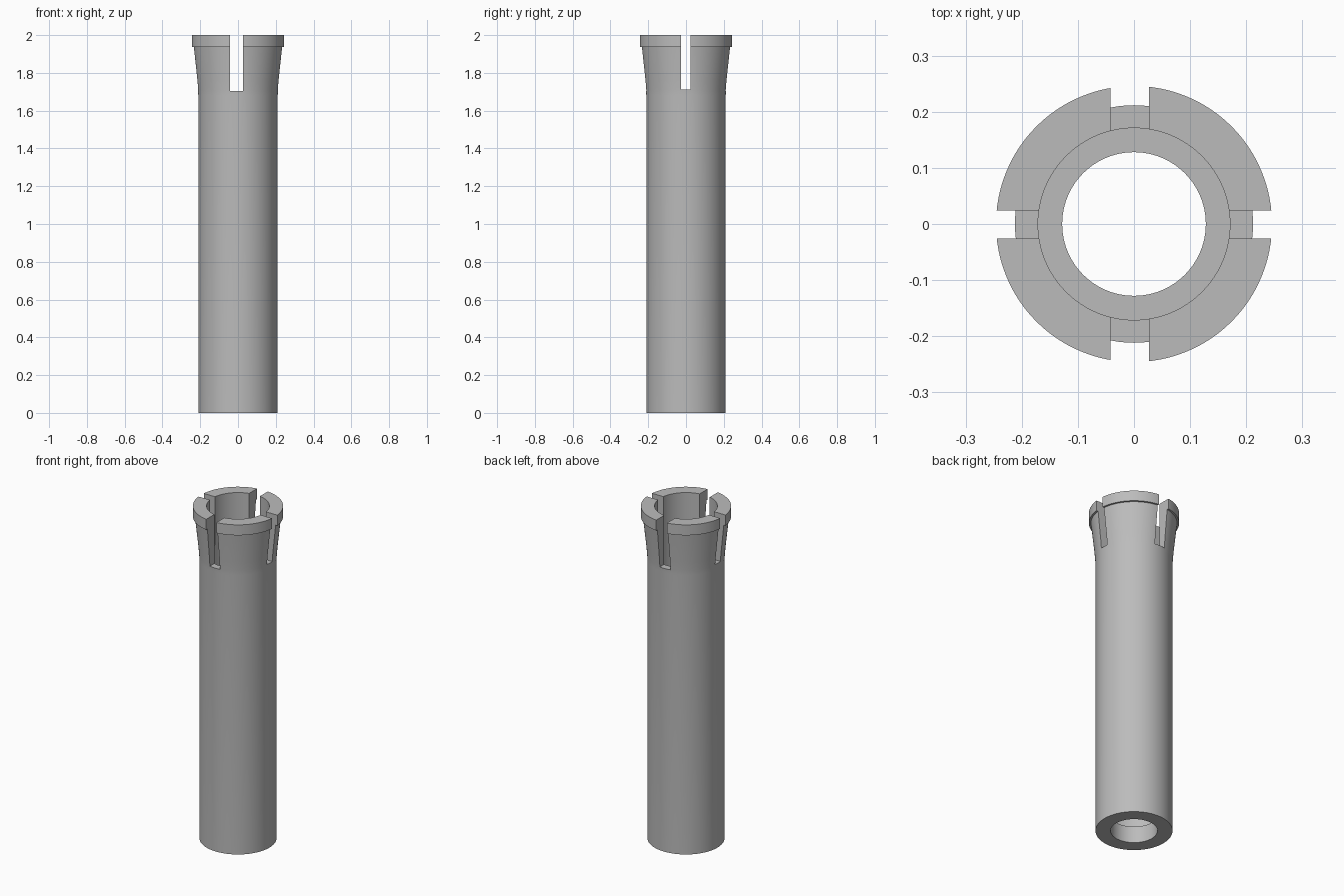
import bpy, bmesh, math
from mathutils import Matrix, Vector

default = bpy.data.objects.get("Cube")
if default:
    bpy.data.objects.remove(default, do_unlink=True)

# Single plain grey finish
grey = bpy.data.materials.new("plain_grey")
grey.use_nodes = True
colour = (0.5, 0.5, 0.5, 1)
grey.diffuse_color = colour
grey.node_tree.nodes["Principled BSDF"].inputs["Base Color"].default_value = colour


def make_object(name, bm):
    bmesh.ops.recalc_face_normals(bm, faces=bm.faces)
    mesh = bpy.data.meshes.new(name)
    bm.to_mesh(mesh)
    bm.free()
    mesh.materials.append(grey)
    obj = bpy.data.objects.new(name, mesh)
    bpy.context.collection.objects.link(obj)
    return obj


def lathe(name, profile, steps):
    bm = bmesh.new()
    verts = [bm.verts.new((r, 0, z)) for r, z in profile]
    edges = [bm.edges.new((a, b)) for a, b in zip(verts, verts[1:] + verts[:1])]
    bmesh.ops.spin(bm, geom=verts + edges, cent=(0, 0, 0), axis=(0, 0, 1),
                   angle=math.tau, steps=steps, use_merge=True)
    bmesh.ops.remove_doubles(bm, verts=bm.verts, dist=0.0001)
    return make_object(name, bm)


def box_cutter(name, low, high):
    low, high = Vector(low), Vector(high)
    bm = bmesh.new()
    bmesh.ops.create_cube(bm, size=1, matrix=Matrix.Translation((low + high) / 2)
                          @ Matrix.Diagonal(high - low).to_4x4())
    obj = make_object(name, bm)
    obj.hide_render = True
    return obj


# Tube: narrow bottom bore, wide upper bore, flared neck and stepped rim
profile = [(0.128, 0), (0.21, 0), (0.21, 1.68), (0.212, 1.71), (0.216, 1.76),
           (0.235, 1.937), (0.246, 1.937), (0.246, 2), (0.171, 2),
           (0.171, 0.1), (0.128, 0.1)]
sleeve = lathe("slotted_sleeve", profile, 96)

# Two crossing slots split the flared end into four fingers
cutters = [box_cutter("front_back_slot_cutter", (-0.042, -0.4, 1.705), (0.027, 0.4, 2.2)),
           box_cutter("side_slot_cutter", (-0.4, -0.026, 1.712), (0.4, 0.024, 2.2))]
bpy.context.view_layer.objects.active = sleeve
for cutter in cutters:
    cut = sleeve.modifiers.new(cutter.name, "BOOLEAN")
    cut.operation = "DIFFERENCE"
    cut.solver = "EXACT"
    cut.object = cutter
    bpy.ops.object.modifier_apply(modifier=cut.name)
    bpy.data.objects.remove(cutter, do_unlink=True)

# Smooth the round walls, keep the rims and slots crisp
bpy.ops.object.select_all(action="DESELECT")
sleeve.select_set(True)
bpy.ops.object.shade_smooth_by_angle(angle=math.radians(30))
